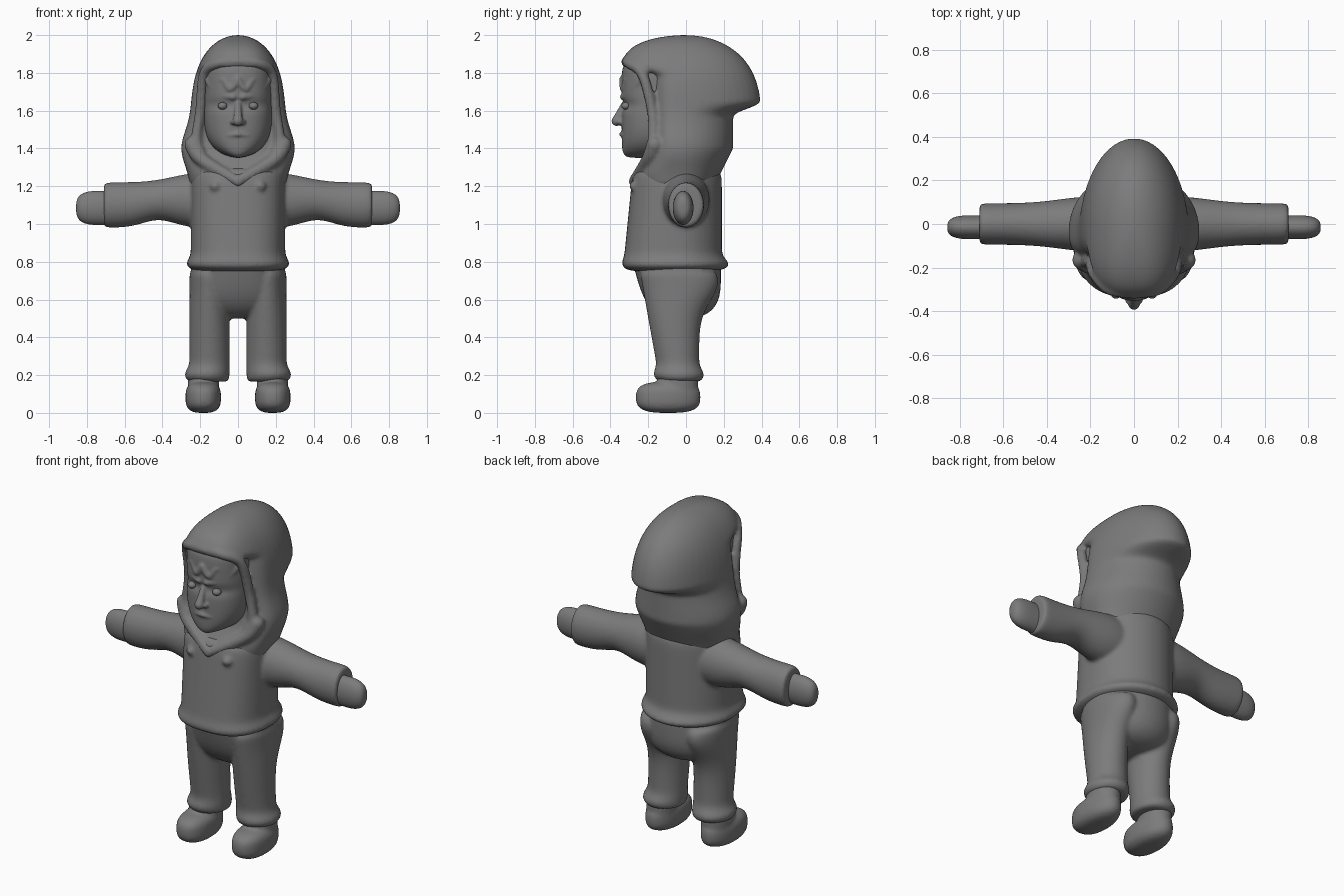
import bpy, bmesh, math
from mathutils import Matrix, Vector

cube = bpy.data.objects.get("Cube")
if cube:
    bpy.data.objects.remove(cube)

GREY = (0.2, 0.2, 0.2, 1)
SIDES = {"left": 1, "right": -1}
clay = bpy.data.materials.new("plain grey")
clay.use_nodes = True
clay.diffuse_color = GREY
clay.node_tree.nodes["Principled BSDF"].inputs["Base Color"].default_value = GREY


def bump(value, centre, spread):
    """Soft swelling around a position."""
    return math.exp(-((value - centre) / spread) ** 2)


def arc(u):
    """Quarter of a soft dome, falling from one to zero."""
    return math.sqrt(1 - min(max(u, 0), 1) ** 3)


def blend(low, high, value, start, stop):
    """Smooth change from low to high between two positions."""
    t = min(max((value - start) / (stop - start), 0), 1)
    t = t * t * (3 - 2 * t)
    return low + (high - low) * t


def signed_power(value, exponent):
    return math.copysign(abs(value) ** exponent, value)


def loft(bm, start, stop, shape, along="z", side=1, box=1, mid=None, cap=10, rows=80, sides=48):
    """Closed body; shape(position) gives its extents across the two other axes."""
    loops = []
    for row in range(rows + 1):
        u = -math.cos(math.pi * row / rows)
        pos = start + (stop - start) * (u + 1) / 2
        # the ends close in a rounded edge
        close = max((1 - abs(u) ** cap) ** (1 / cap), 0.02)
        a_low, a_high, b_low, b_high = shape(pos)
        a_mid = (a_low + a_high) / 2
        b_mid = (b_low + b_high) / 2 if mid is None else mid
        loop = []
        for i in range(sides):
            angle = math.tau * i / sides
            c, s = math.cos(angle), math.sin(angle)
            squareness = box if s < 0 else 1
            reach = b_high - b_mid if s > 0 else b_mid - b_low
            a = a_mid + (a_high - a_mid) * close * signed_power(c, squareness)
            b = b_mid + reach * close * signed_power(s, squareness)
            co = (side * a, b, pos) if along == "z" else (side * pos, a, b)
            loop.append(bm.verts.new(co))
        loops.append(loop)
    faces = [bm.faces.new(loops[0]), bm.faces.new(loops[-1])]
    for lower, upper in zip(loops, loops[1:]):
        for i in range(sides):
            j = (i + 1) % sides
            faces.append(bm.faces.new((lower[i], lower[j], upper[j], upper[i])))
    bmesh.ops.recalc_face_normals(bm, faces=faces)


def ball(bm, centre, size):
    place = Matrix.Translation(centre) @ Matrix.Diagonal((*size, 1))
    bmesh.ops.create_icosphere(bm, subdivisions=3, radius=1, matrix=place)


def roll(bm, path, radius, end_radius, side=1, steps=12):
    """Soft tapering roll along a smooth path."""
    pts = [Vector(p) for p in path]
    pts = [pts[0]] + pts + [pts[-1]]
    total = steps * (len(path) - 1)
    for n in range(total + 1):
        i = min(n // steps, len(path) - 2)
        t = n / steps - i
        before, a, b, after = pts[i:i + 4]
        p = a + (b - before) * t / 2
        p += (before * 2 - a * 5 + b * 4 - after) * t ** 2 / 2
        p += (a * 3 - before - b * 3 + after) * t ** 3 / 2
        r = radius + (end_radius - radius) * n / total
        ball(bm, (side * p.x, p.y, p.z), (r, r, r))


def finish(name, bm, voxel=None):
    """Make the object; with a voxel size, fuse its volumes into one soft surface."""
    mesh = bpy.data.meshes.new(name)
    bm.to_mesh(mesh)
    bm.free()
    mesh.materials.append(clay)
    mesh.shade_smooth()
    ob = bpy.data.objects.new(name, mesh)
    bpy.context.collection.objects.link(ob)
    if voxel:
        fuse = ob.modifiers.new("fuse", "REMESH")
        fuse.mode = "VOXEL"
        fuse.voxel_size = voxel
        fuse.use_smooth_shade = True
        soften = ob.modifiers.new("soften", "SMOOTH")
        soften.iterations = 4


# Jacket with a swelling hem, sleeves and two toggles
def jacket_shape(z):
    hem = 0.03 * bump(z, 0.78, 0.04)
    width = 0.25 + hem
    return -width, width, 0.1 * z - 0.41 - hem / 2, 0.19 + hem * 1.5


def sleeve_shape(x):
    shoulder = bump(x, 0.2, 0.2)
    depth = 0.095 + shoulder * 0.03
    return -depth, depth, 0.98 + 0.04 * bump(x, 0.42, 0.12), 1.22 + shoulder * 0.05


bm = bmesh.new()
loft(bm, 0.75, 1.3, jacket_shape, box=0.75, mid=-0.05)
for side in SIDES.values():
    loft(bm, 0.1, 0.71, sleeve_shape, along="x", side=side, cap=20)
    ball(bm, (side * 0.12, -0.27, 1.2), (0.028, 0.03, 0.028))
finish("jacket", bm, 0.011)

# Hands
for label, side in SIDES.items():
    bm = bmesh.new()
    loft(bm, 0.6, 0.857, lambda x: (-0.07, 0.04, 0.995, 1.175), along="x", side=side, cap=3)
    finish(label + "_hand", bm)


# Trousers with loose cuffs
def hip_shape(z):
    return -0.25, 0.25, -0.06 - 0.28 * z, 0.185


def leg_shape(z):
    cuff = 0.025 * bump(z, 0.2, 0.04)
    seat = 0.1 * bump(z, 0.7, 0.15)
    return 0.045, 0.257 + cuff, -0.11 - 0.18 * z - cuff, 0.07 + seat + cuff


bm = bmesh.new()
loft(bm, 0.5, 0.95, hip_shape, box=0.85, mid=-0.04, cap=3)
for side in SIDES.values():
    loft(bm, 0.165, 0.75, leg_shape, side=side, cap=20)
finish("trousers", bm, 0.011)

# Shoes: a long rounded foot and an ankle
for label, side in SIDES.items():
    bm = bmesh.new()
    loft(bm, 0, 0.165, lambda z: (0.09, 0.278, -0.265, 0.077), side=side, box=0.85, cap=3)
    loft(bm, 0.05, 0.22, lambda z: (0.1, 0.265, -0.15, 0.065), side=side)
    finish(label + "_shoe", bm, 0.011)


# Hood with a brim, a point at the back, a rolled rim and a pointed collar
def hood_shape(z):
    dome = arc((z - 1.5) / 0.5)
    width = 0.25 * dome + 0.05 * bump(z, 1.4, 0.13)
    cheek = -0.185 - 0.07 * bump(z, 1.25, 0.1)
    brim = -0.34 * arc((z - 1.8) / 0.2)
    nape = min(0.25, 0.15 + (z - 1.2) / 2)
    return (-width, width, blend(cheek, brim, z, 1.78, 1.84),
            blend(nape, 0.4 * dome, z, 1.57, 1.65))


RIM = [(0, -0.315, 1.86), (0.11, -0.3, 1.85), (0.18, -0.23, 1.79),
       (0.2, -0.18, 1.6), (0.22, -0.175, 1.45), (0.2, -0.19, 1.38)]
COLLAR = [(0.24, -0.165, 1.42), (0.19, -0.2, 1.34), (0, -0.275, 1.225)]
bm = bmesh.new()
loft(bm, 1.2, 2, hood_shape, box=0.7, mid=-0.03, cap=40)
for side in SIDES.values():
    roll(bm, RIM, 0.028, 0.028, side)
    roll(bm, COLLAR, 0.045, 0.03, side)
finish("hood", bm, 0.011)


# Face with nose, brows, lips and a zigzag fringe
def face_shape(z):
    width = 0.18 * arc((1.6 - z) / 0.25)
    socket = 0.015 * bump(z, 1.63, 0.03)
    return -width, width, -0.34 + socket, -0.05


def skin(x):
    return -0.335 + 4 * x * x


bm = bmesh.new()
loft(bm, 1.35, 1.86, face_shape, box=0.85, mid=-0.15)
roll(bm, [(0, -0.325, 1.64), (0, -0.368, 1.545)], 0.014, 0.027)
fringe = [(i * 0.04, skin(i * 0.04), 1.74 + 0.025 * (-1) ** i) for i in range(5)]
brow = [(x, skin(x), 1.67 + x / 9) for x in (0.025, 0.08, 0.13)]
lips = [(0, -0.342, 1.475), (0.05, -0.33, 1.47)]
for side in SIDES.values():
    ball(bm, (side * 0.024, -0.348, 1.54), (0.018, 0.02, 0.015))
    roll(bm, fringe, 0.02, 0.02, side)
    roll(bm, brow, 0.018, 0.014, side)
    roll(bm, lips, 0.013, 0.009, side)
finish("face", bm, 0.007)

# Eyes
for label, side in SIDES.items():
    bm = bmesh.new()
    ball(bm, (side * 0.082, -0.318, 1.625), (0.025, 0.025, 0.02))
    finish(label + "_eye", bm)
